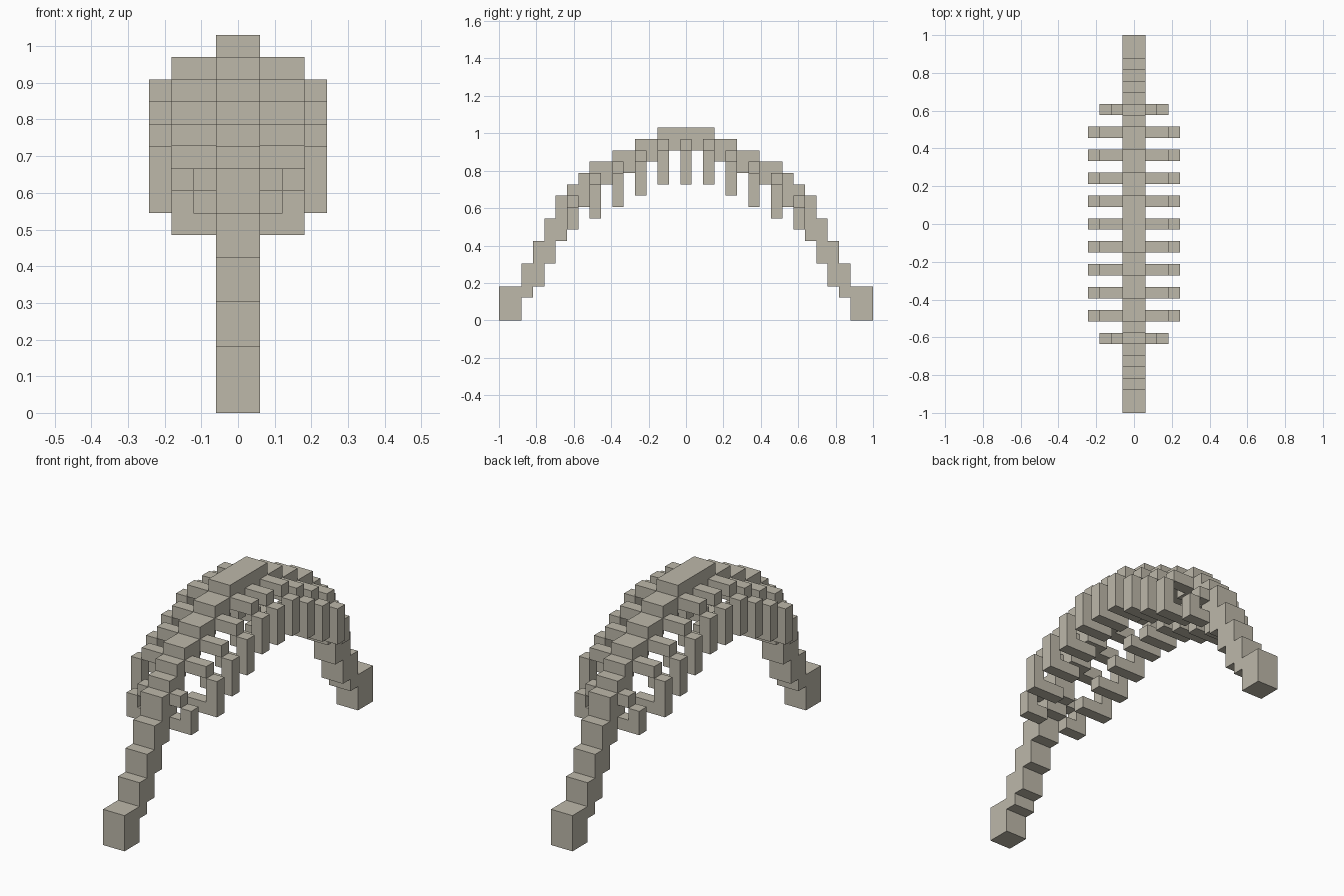
import bpy
import bmesh
from mathutils import Matrix, Vector

if "Cube" in bpy.data.objects:
    bpy.data.objects.remove(bpy.data.objects["Cube"], do_unlink=True)

U = 2 / 33  # one block

bone = bpy.data.materials.new("weathered_bone")
bone.use_nodes = True
COLOUR = (0.51, 0.48, 0.40, 1)
bone.diffuse_color = COLOUR
bsdf = next(n for n in bone.node_tree.nodes if n.type == "BSDF_PRINCIPLED")
bsdf.inputs["Base Color"].default_value = COLOUR
bsdf.inputs["Roughness"].default_value = 0.9


def add_box(bm, x, y, z):
    """Add a box from (low, high) ranges given in blocks."""
    centre = Vector([sum(r) / 2 * U for r in (x, y, z)])
    size = Vector([(r[1] - r[0]) * U for r in (x, y, z)])
    matrix = Matrix.Translation(centre) @ Matrix.Diagonal(size).to_4x4()
    bmesh.ops.create_cube(bm, size=1, matrix=matrix)


def make_part(name, boxes):
    bm = bmesh.new()
    for box in boxes:
        add_box(bm, *box)
    mesh = bpy.data.meshes.new(name)
    bm.to_mesh(mesh)
    bm.free()
    mesh.materials.append(bone)
    obj = bpy.data.objects.new(name, mesh)
    bpy.context.collection.objects.link(obj)


def flip(r, side):
    return tuple(sorted((r[0] * side, r[1] * side)))


ENDS = {"front": -1, "back": 1}
SIDES = {"left": 1, "right": -1}

# Spine: inner y, outer y, bottom, top of each stepped vertebra
STEPS = [
    (14.5, 16.5, 0, 3),
    (13.5, 14.5, 2, 5),
    (12.5, 13.5, 3, 7),
    (11.5, 12.5, 5, 9),
    (10.5, 11.5, 7, 11),
    (9.5, 10.5, 9, 12),
    (8.5, 9.5, 10, 13),
    (6.5, 8.5, 12, 14),
    (4.5, 6.5, 13, 15),
    (2.5, 4.5, 14, 16),
]
make_part("spine_crown", [((-1, 1), (-2.5, 2.5), (15, 17))])
for end, sign in ENDS.items():
    make_part(end + "_spine", [((-1, 1), flip((a, b), sign), (low, high))
                               for a, b, low, high in STEPS])

# Ribs: distance along the spine, bottom, top, outer reach
RIBS = [(0, 12, 16, 4), (2, 12, 16, 4), (4, 11, 15, 4),
        (6, 10, 14, 4), (8, 9, 13, 4), (10, 8, 11, 3)]


def make_rib(name, y, low, high, reach, side):
    depth = (y - 0.5, y + 0.5)
    inner = flip((1, reach - 1), side)
    outer = flip((reach - 1, reach), side)
    make_part(name, [
        (inner, depth, (high - 1, high)),  # upper arm
        (outer, depth, (low, high - 1)),   # hanging post
        (inner, depth, (low, low + 1)),    # inward hook
    ])


for side_name, side in SIDES.items():
    for number, (dist, low, high, reach) in enumerate(RIBS):
        if dist == 0:
            make_rib(side_name + "_middle_rib", 0, low, high, reach, side)
            continue
        for end, sign in ENDS.items():
            make_rib(f"{end}_{side_name}_rib_{number}", dist * sign,
                     low, high, reach, side)
